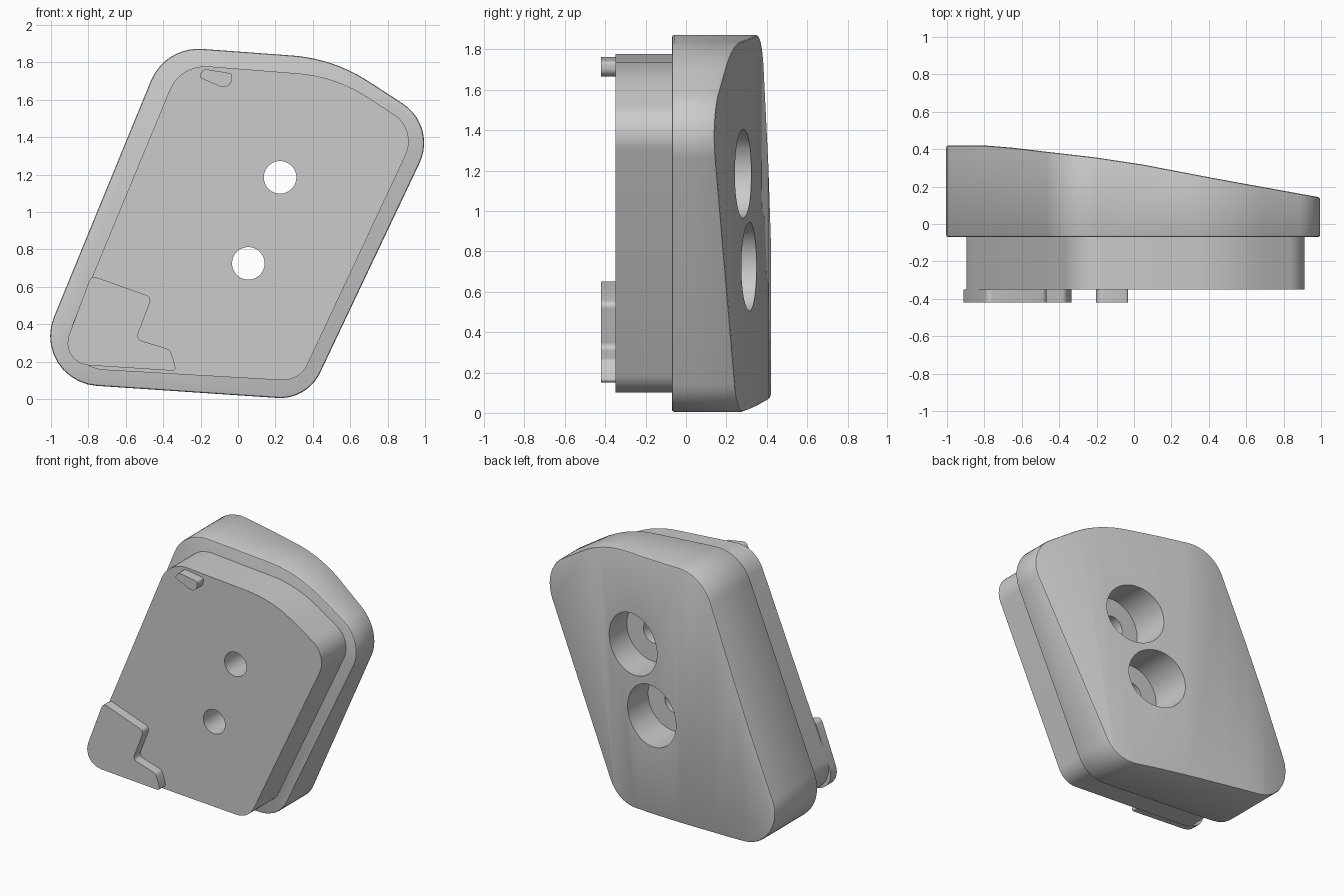
import bpy
import bmesh
import math
from mathutils import Vector, Matrix

cube = bpy.data.objects.get("Cube")
if cube:
    bpy.data.objects.remove(cube, do_unlink=True)

grey = bpy.data.materials.new("plain_grey")
grey.use_nodes = True
grey.diffuse_color = (0.6, 0.6, 0.6, 1)
grey.node_tree.nodes["Principled BSDF"].inputs["Base Color"].default_value = grey.diffuse_color


def rounded(corners, steps=10):
    """Outline from (x, z, tangent length) corners, each turned into an arc."""
    points = []
    for i, (x, z, t) in enumerate(corners):
        p = Vector((x, z))
        a = (Vector(corners[i - 1][:2]) - p).normalized()
        b = (Vector(corners[(i + 1) % len(corners)][:2]) - p).normalized()
        half = a.angle(b) / 2
        radius = t * math.tan(half)
        centre = p + (a + b).normalized() * t / math.cos(half)
        start, end = (p + a * t - centre).normalized(), (p + b * t - centre).normalized()
        points += [centre + start.slerp(end, k / steps) * radius for k in range(steps + 1)]
    return points


def prism(name, points, shift):
    """Solid swept from a closed 3D outline along a vector."""
    bm = bmesh.new()
    face = bm.faces.new([bm.verts.new(p) for p in points])
    swept = bmesh.ops.extrude_face_region(bm, geom=[face])["geom"]
    bmesh.ops.translate(bm, vec=shift, verts=[v for v in swept if isinstance(v, bmesh.types.BMVert)])
    bmesh.ops.recalc_face_normals(bm, faces=bm.faces)
    return make_object(name, bm)


def make_object(name, bm):
    mesh = bpy.data.meshes.new(name)
    bm.to_mesh(mesh)
    bm.free()
    mesh.materials.append(grey)
    obj = bpy.data.objects.new(name, mesh)
    bpy.context.collection.objects.link(obj)
    return obj


def slab(name, outline, front, back):
    return prism(name, [(x, front, z) for x, z in outline], (0, back - front, 0))


def cylinder(name, x, z, radius, front, back):
    bm = bmesh.new()
    place = Matrix.Translation((x, (front + back) / 2, z)) @ Matrix.Rotation(math.pi / 2, 4, "X")
    bmesh.ops.create_cone(bm, cap_ends=True, segments=48, radius1=radius, radius2=radius,
                          depth=back - front, matrix=place)
    return make_object(name, bm)


def apply(obj, mod):
    bpy.ops.object.select_all(action="DESELECT")
    obj.select_set(True)
    bpy.context.view_layer.objects.active = obj
    bpy.ops.object.modifier_apply(modifier=mod.name)


def boolean(obj, cutter, operation):
    mod = obj.modifiers.new("cut", "BOOLEAN")
    mod.operation, mod.solver, mod.object = operation, "EXACT", cutter
    apply(obj, mod)
    bpy.data.objects.remove(cutter, do_unlink=True)


# Main body: slanted rounded block with a sloping back
body = slab("main_body", rounded([
    (-1.125, 0.095, 0.37), (0.37, -0.005, 0.16), (1.065, 1.46, 0.22),
    (0.51, 1.82, 0.22), (-0.39, 1.886, 0.2)]), -0.07, 0.6)
slope = [(-1.2, 0.42), (-0.8, 0.42), (-0.65, 0.408), (-0.5, 0.39), (-0.2, 0.355),
         (0.05, 0.317), (0.4, 0.25), (1.2, 0.105), (1.2, -0.5), (-1.2, -0.5)]
boolean(body, prism("slope_cutter", [(x, y, -0.5) for x, y in slope], (0, 0, 3)), "INTERSECT")
soften = body.modifiers.new("soften", "BEVEL")
soften.width, soften.segments = 0.012, 2
soften.limit_method, soften.angle_limit = "ANGLE", math.radians(50)
apply(body, soften)

# Front plug: smaller block standing out of the body
plug = slab("front_plug", rounded([
    (-0.98, 0.17, 0.26), (0.33, 0.095, 0.1), (0.96, 1.44, 0.15),
    (0.52, 1.725, 0.2), (-0.308, 1.79, 0.15)]), -0.35, -0.07)

# Screw holes with wide counterbores from the back
for x, z in ((0.225, 1.185), (0.055, 0.725)):
    for part in (body, plug):
        boolean(part, cylinder("screw_cutter", x, z, 0.087, -0.6, 0.6), "DIFFERENCE")
    boolean(body, cylinder("bore_cutter", x, z, 0.22, 0.04, 0.7), "DIFFERENCE")

# Raised locating tabs on the plug face
corner_tab = slab("corner_tab", rounded([
    (-0.96, 0.19, 0.16), (-0.33, 0.15, 0.02), (-0.345, 0.21, 0.015), (-0.365, 0.265, 0.02),
    (-0.545, 0.32, 0.03), (-0.46, 0.545, 0.03), (-0.785, 0.66, 0.03)], 5), -0.42, -0.35)
top_tab = slab("top_tab", rounded([
    (-0.21, 1.72, 0.015), (-0.07, 1.66, 0.025), (-0.035, 1.69, 0.015),
    (-0.03, 1.74, 0.015), (-0.185, 1.765, 0.02)], 4), -0.42, -0.35)

# Smooth the rounded sides, keep the edges crisp
bpy.ops.object.select_all(action="DESELECT")
for obj in (body, plug, corner_tab, top_tab):
    obj.select_set(True)
bpy.context.view_layer.objects.active = body
bpy.ops.object.shade_smooth_by_angle(angle=math.radians(35))
